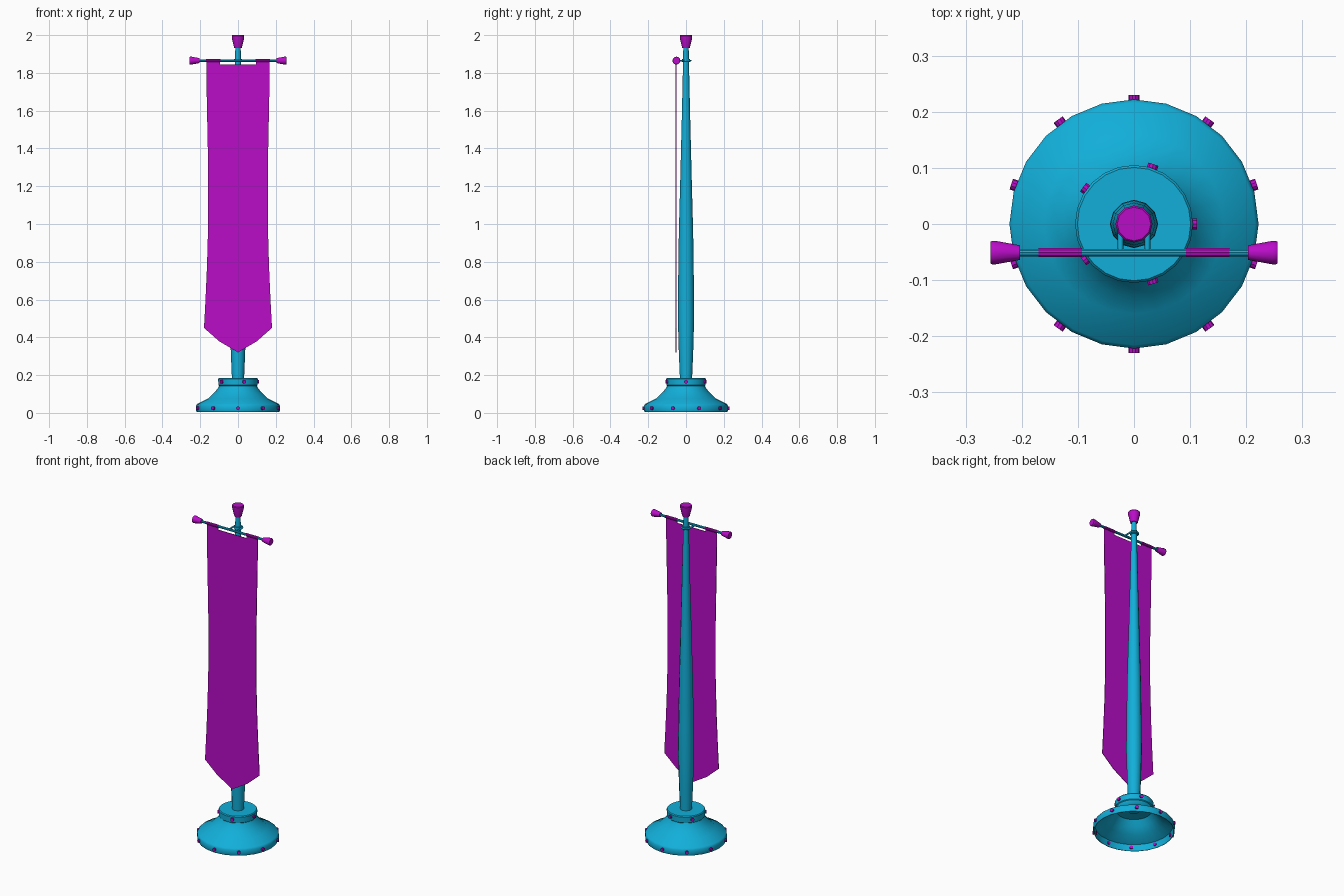
import bpy, bmesh, math
from mathutils import Vector

cube = bpy.data.objects.get("Cube")
if cube:
    bpy.data.objects.remove(cube, do_unlink=True)


def material(name, rgb):
    m = bpy.data.materials.new(name)
    m.use_nodes = True
    m.diffuse_color = (*rgb, 1)
    m.node_tree.nodes["Principled BSDF"].inputs["Base Color"].default_value = (*rgb, 1)
    return m


BLUE = material("bright blue", (0.006, 0.43, 0.70))
PURPLE = material("vivid purple", (0.49, 0.004, 0.58))


def finish(bm, name, mat, smooth=True, recalc=True):
    if recalc:
        bmesh.ops.recalc_face_normals(bm, faces=bm.faces)
    mesh = bpy.data.meshes.new(name)
    bm.to_mesh(mesh)
    bm.free()
    ob = bpy.data.objects.new(name, mesh)
    bpy.context.collection.objects.link(ob)
    mesh.materials.append(mat)
    if smooth:
        bpy.ops.object.select_all(action='DESELECT')
        ob.select_set(True)
        bpy.context.view_layer.objects.active = ob
        bpy.ops.object.shade_smooth_by_angle(angle=math.radians(35))
    return ob


def lathe(name, profile, sides, mat, origin=(0, 0, 0), axis=(0, 0, 1), caps=True):
    """Spin (radius, height) pairs, listed bottom to top, around an axis."""
    rot = Vector((0, 0, 1)).rotation_difference(Vector(axis))
    bm = bmesh.new()
    rings = []
    for r, h in profile:
        ring = []
        for i in range(sides):
            a = 2 * math.pi * i / sides
            p = rot @ Vector((r * math.cos(a), r * math.sin(a), h)) + Vector(origin)
            ring.append(bm.verts.new(p))
        rings.append(ring)
    for lo, hi in zip(rings, rings[1:]):
        for i in range(sides):
            j = (i + 1) % sides
            bm.faces.new((lo[i], lo[j], hi[j], hi[i]))
    if caps:
        bm.faces.new(rings[0][::-1])
        bm.faces.new(rings[-1])
    return finish(bm, name, mat)


# Hollow flared base: inner wall up to the crown, then outer wall
inner = [(0.030, 0.135), (0.096, 0.132), (0.122, 0.102), (0.155, 0.070),
         (0.213, 0.043), (0.216, 0.004)]
outer = [(0.219, 0.004), (0.222, 0.012), (0.222, 0.038), (0.216, 0.047),
         (0.160, 0.075), (0.127, 0.106), (0.108, 0.128), (0.100, 0.143),
         (0.104, 0.147), (0.105, 0.180), (0.101, 0.185), (0.030, 0.185)]
lathe("base", inner + outer, 24, BLUE, caps=False)

# Studs around both bands, passing through the thin wall
def stud_ring(name, count, start, radius, z, length):
    for i in range(count):
        a = math.radians(start + 360 * i / count)
        d = Vector((math.cos(a), math.sin(a), 0))
        lathe(f"{name}_{i + 1}", [(0.010, -length), (0.010, 0)], 10, PURPLE,
              d * radius + Vector((0, 0, z)), d)

stud_ring("base_stud", 10, 90, 0.230, 0.025, 0.022)
stud_ring("collar_stud", 5, 0, 0.112, 0.165, 0.020)

# Tapered pole and its finial
lathe("pole", [(0.031, 0.13), (0.033, 0.20), (0.038, 0.32), (0.043, 0.50),
               (0.042, 0.66), (0.038, 0.95), (0.030, 1.25), (0.022, 1.57),
               (0.016, 1.84), (0.014, 1.95)], 12, BLUE)
lathe("finial", [(0.020, 1.932), (0.033, 1.985), (0.033, 1.996), (0.030, 2.0)],
      12, PURPLE)

# Crossbar with flared end caps
BAR_Y, BAR_Z = -0.051, 1.865
lathe("crossbar", [(0.007, -0.23), (0.007, 0.23)], 10, BLUE,
      (0, BAR_Y, BAR_Z), (1, 0, 0))
for side, s in (("left", 1), ("right", -1)):
    lathe(f"{side}_bar_cap", [(0.013, 0.203), (0.021, 0.247), (0.021, 0.253), (0.019, 0.256)],
          12, PURPLE, (0, BAR_Y, BAR_Z), (s, 0, 0))
    # Fabric loop wrapped round the bar
    lathe(f"{side}_banner_loop", [(0.0085, 0.093), (0.0085, 0.170)], 10, PURPLE,
          (0, BAR_Y, BAR_Z), (s, 0, 0))

# U-shaped bracket holding the bar to the pole
curve = bpy.data.curves.new("bracket", 'CURVE')
curve.dimensions = '3D'
curve.bevel_depth = 0.005
curve.bevel_resolution = 1
curve.use_fill_caps = True
path = [(-0.024, BAR_Y)]
path += [(0.024 * math.cos(math.radians(a)), 0.024 * math.sin(math.radians(a)))
         for a in range(180, -1, -30)]
path += [(0.024, BAR_Y)]
spline = curve.splines.new('POLY')
spline.points.add(len(path) - 1)
for pt, (x, y) in zip(spline.points, path):
    pt.co = (x, y, BAR_Z, 1)
bracket = bpy.data.objects.new("bracket", curve)
bpy.context.collection.objects.link(bracket)
curve.materials.append(BLUE)

# Collar around the pole where the bracket sits
lathe("pole_collar", [(0.021, 1.857), (0.021, 1.873)], 12, BLUE)

# Banner: rows of (half width, height), pointed bottom, two tabs at the top
columns = (-1, -0.56, 0, 0.56, 1)
point_z = (0.45, 0.38, 0.32, 0.38, 0.45)
rows = [(0.180, None), (0.172, 0.60), (0.164, 0.78), (0.158, 1.00), (0.158, 1.30),
        (0.163, 1.55), (0.167, 1.75), (0.168, 1.845), (0.168, BAR_Z)]
bm = bmesh.new()
grid = [[bm.verts.new((f * w, BAR_Y - 0.002, point_z[i] if z is None else z))
         for i, f in enumerate(columns)] for w, z in rows]
for r in range(len(rows) - 1):
    for c in range(4):
        if r == len(rows) - 2 and c in (1, 2):
            continue
        bm.faces.new((grid[r][c], grid[r][c + 1], grid[r + 1][c + 1], grid[r + 1][c]))
bmesh.ops.delete(bm, geom=[v for v in bm.verts if not v.link_faces], context='VERTS')
banner = finish(bm, "banner", PURPLE, smooth=False, recalc=False)
solid = banner.modifiers.new("thickness", 'SOLIDIFY')
solid.thickness = 0.003
solid.offset = 0
